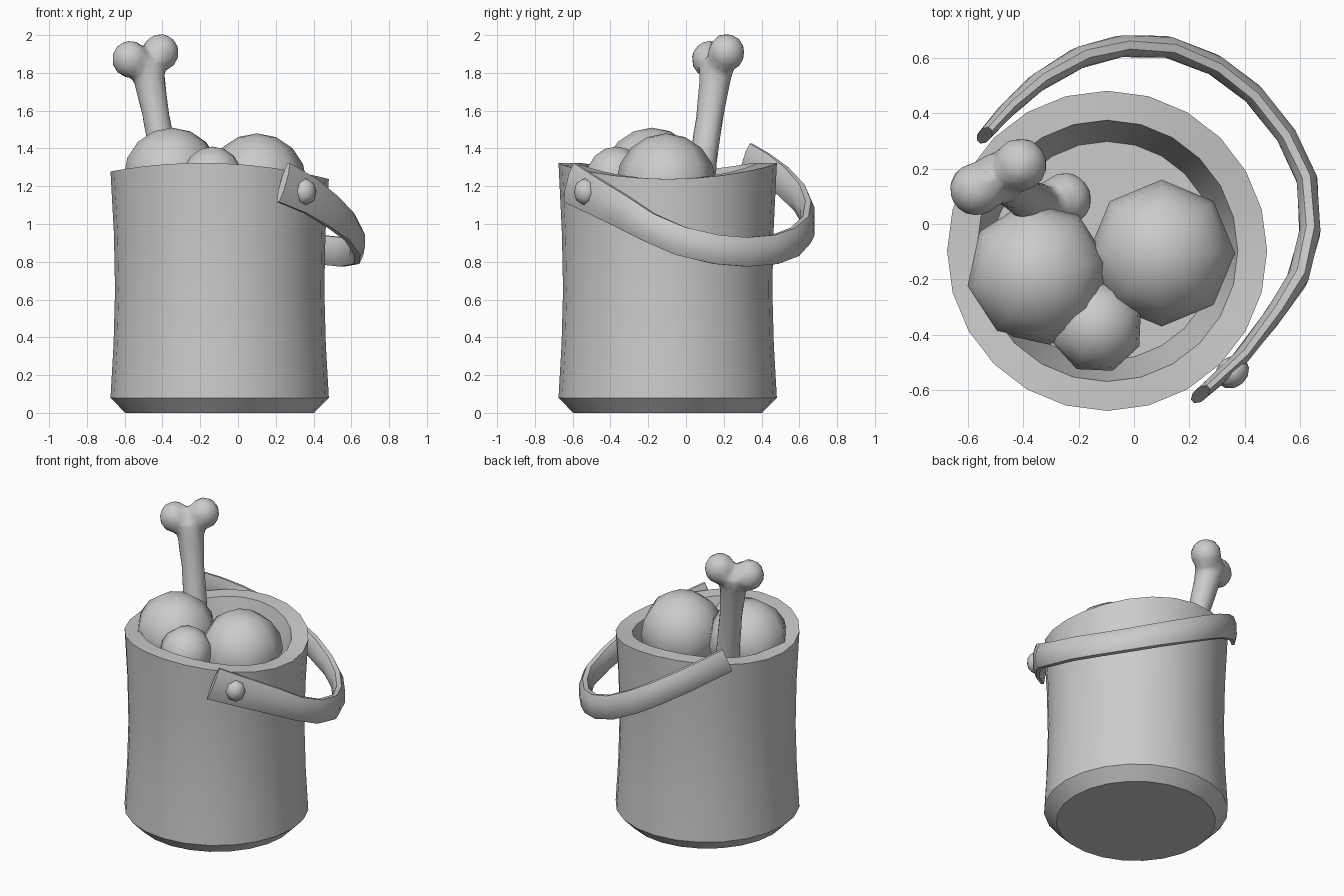
import bpy, bmesh
from math import sin, cos, pi, radians
from mathutils import Vector, Matrix

if "Cube" in bpy.data.objects:
    bpy.data.objects.remove(bpy.data.objects["Cube"])

CX, CY, SIDES = -0.097, -0.097, 24


def finish(name, bm, angle=35):
    bmesh.ops.recalc_face_normals(bm, faces=bm.faces)
    me = bpy.data.meshes.new(name)
    bm.to_mesh(me)
    bm.free()
    ob = bpy.data.objects.new(name, me)
    bpy.context.collection.objects.link(ob)
    bpy.ops.object.select_all(action='DESELECT')
    bpy.context.view_layer.objects.active = ob
    ob.select_set(True)
    bpy.ops.object.shade_smooth_by_angle(angle=radians(angle))
    return ob


def loft(bm, rings):
    """Skin a list of closed point rings and cap both ends."""
    vs = [[bm.verts.new(p) for p in r] for r in rings]
    n = len(vs[0])
    for a, b in zip(vs, vs[1:]):
        for i in range(n):
            bm.faces.new((a[i], a[(i + 1) % n], b[(i + 1) % n], b[i]))
    bm.faces.new(vs[0][::-1])
    bm.faces.new(vs[-1])


# Bucket: waisted lathe with a saddle-shaped rim and tapered hollow
def rim(t):
    return 1.29 - 0.032 * cos(2 * t) - 0.02 * cos(t)


profile = [(0.5, 0), (0.578, 0.08), (0.562, 0.36), (0.554, 0.65), (0.56, 0.95),
           (0.578, None), (0.472, None), (0.395, 0.95)]
rings = []
for r, z in profile:
    ts = [2 * pi * i / SIDES for i in range(SIDES)]
    rings.append([(CX + r * cos(t), CY + r * sin(t), rim(t) if z is None else z)
                  for t in ts])
bm = bmesh.new()
loft(bm, rings)
finish("bucket", bm, 30)

# Balls: coarse spheres filling the bucket
for name, pos, r, turn in (("left_ball", (-0.35, -0.18, 1.25), 0.26, 10),
                           ("right_ball", (0.1, -0.105, 1.215), 0.265, 0),
                           ("small_ball", (-0.135, -0.37, 1.24), 0.17, 20)):
    bm = bmesh.new()
    mat = Matrix.Translation(pos) @ Matrix.Rotation(radians(turn), 4, 'Z')
    bmesh.ops.create_uvsphere(bm, u_segments=8, v_segments=8, radius=r, matrix=mat)
    finish(name, bm, 60)

# Bone: leaning shaft with two knobs at each end, fused by remeshing
top, low = Vector((-0.49, 0.17, 1.87)), Vector((-0.33, 0.045, 1.02))
side = Vector((0.87, 0.48, 0.0))
bm = bmesh.new()
shaft = []
for k, r in ((0, 0.1), (0.12, 0.088), (0.35, 0.076), (0.65, 0.074), (0.88, 0.086), (1, 0.1)):
    c = low.lerp(top, k)
    shaft.append([c + Vector((r * cos(i * pi / 6), r * sin(i * pi / 6), 0)) for i in range(12)])
loft(bm, shaft)
for end in (top, low):
    for s in (-1, 1):
        p = end + side * 0.092 * s + Vector((0, 0, 0.018 * s + (0.02 if end is top else -0.02)))
        bmesh.ops.create_uvsphere(bm, u_segments=12, v_segments=8, radius=0.1,
                                  matrix=Matrix.Translation(p))
bone = finish("bone", bm, 60)
m = bone.modifiers.new("fuse", 'REMESH')
m.mode, m.voxel_size, m.use_smooth_shade = 'VOXEL', 0.02, True
m = bone.modifiers.new("soften", 'SMOOTH')
m.factor, m.iterations = 0.5, 4
m = bone.modifiers.new("reduce", 'DECIMATE')
m.ratio = 0.2

# Handle: lens-section strap swept along the drooping arc
path = [Vector(p) for p in (
    (0.24, -0.615, 1.22), (0.38, -0.49, 1.15), (0.5, -0.335, 1.065), (0.59, -0.2, 0.985),
    (0.635, -0.03, 0.91), (0.625, 0.16, 0.865), (0.55, 0.32, 0.852), (0.43, 0.47, 0.865),
    (0.29, 0.575, 0.905), (0.12, 0.64, 0.97), (-0.05, 0.642, 1.055), (-0.2, 0.6, 1.14),
    (-0.35, 0.51, 1.23), (-0.46, 0.41, 1.3), (-0.54, 0.32, 1.35))]
section = [(-0.2, -0.5), (0.2, -0.5), (0.5, -0.22), (0.5, 0.22),
           (0.2, 0.5), (-0.2, 0.5), (-0.5, 0.22), (-0.5, -0.22)]
last = len(path) - 1
rings = []
for i, p in enumerate(path):
    t = (path[min(i + 1, last)] - path[max(i - 1, 0)]).normalized()
    n = Vector((t.y, -t.x, 0)).normalized()
    w = n.cross(t).normalized()
    near_end = max(0, 1 - min(i, last - i) / 3)
    width = 0.155 + (0.065 if i < 4 else 0.01) * near_end
    thick = 0.075 - 0.03 * near_end
    rings.append([p + n * a * thick + w * b * width for a, b in section])
bm = bmesh.new()
loft(bm, rings)
finish("handle", bm, 45)

# Rivet: flattened dome on the front end of the handle
bm = bmesh.new()
out = Vector((0.66, -0.75, 0))
mat = (Matrix.Translation((0.355, -0.535, 1.17)) @ out.to_track_quat('Z', 'Y').to_matrix().to_4x4()
       @ Matrix.Diagonal((0.065, 0.072, 0.055, 1)))
bmesh.ops.create_uvsphere(bm, u_segments=8, v_segments=6, radius=1, matrix=mat)
finish("handle_rivet", bm, 60)
